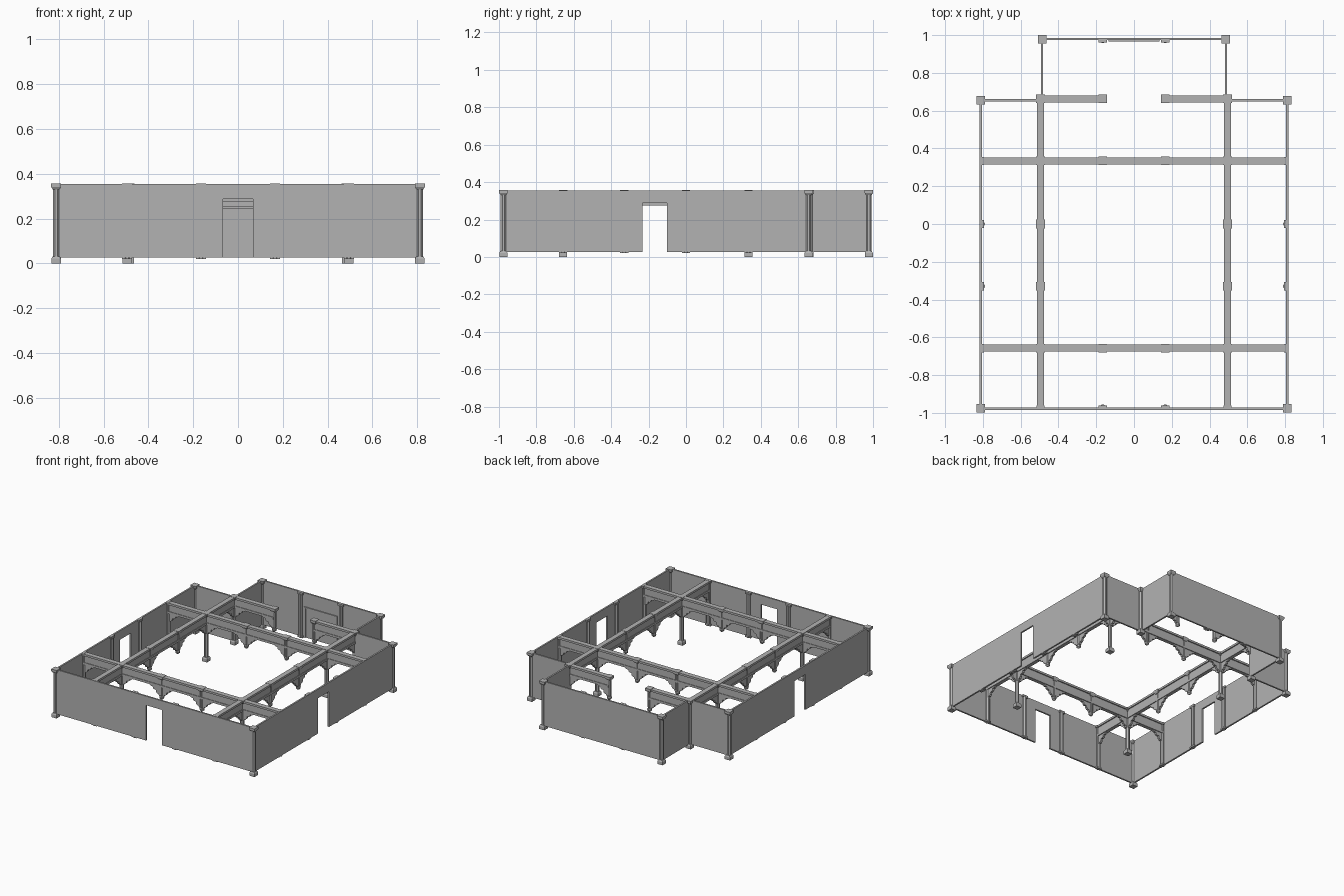
import bpy, bmesh, math
from mathutils import Vector, Matrix

cube = bpy.data.objects.get("Cube")
if cube:
    bpy.data.objects.remove(cube, do_unlink=True)

stone = bpy.data.materials.new("grey_stone")
stone.use_nodes = True
GREY = (0.45, 0.45, 0.45, 1)
stone.diffuse_color = GREY
stone.node_tree.nodes["Principled BSDF"].inputs["Base Color"].default_value = GREY

TOP, FLOOR = 0.355, 0.026      # wall top and underside
HX, FRONT, WING, BACK = 0.812, -0.978, 0.655, 0.98
COL = 0.495                    # inner column lines in x
ROWS = (-0.657, 0.334)         # cross beams in y
THIRD = 0.165                  # hanging posts in x
SIDES = (-0.33, 0.0)           # hanging posts in y


def finish(name, bm):
    bmesh.ops.recalc_face_normals(bm, faces=bm.faces)
    mesh = bpy.data.meshes.new(name)
    bm.to_mesh(mesh)
    bm.free()
    mesh.materials.append(stone)
    obj = bpy.data.objects.new(name, mesh)
    bpy.context.collection.objects.link(obj)
    return obj


def add_slab(bm, outline, origin, along, thick):
    """Extrude a (distance, height) outline sideways, centred on its plane."""
    u = Vector((along[0], along[1], 0))
    side = Vector((-u.y, u.x, 0)) * thick
    base = Vector((origin[0], origin[1], 0)) - side / 2
    face = bm.faces.new([bm.verts.new(base + u * d + Vector((0, 0, z))) for d, z in outline])
    new = bmesh.ops.extrude_face_region(bm, geom=[face])["geom"]
    bmesh.ops.translate(bm, vec=side, verts=[v for v in new if isinstance(v, bmesh.types.BMVert)])


def add_box(bm, x, y, sx, sy, z0, z1):
    m = Matrix.Translation((x, y, (z0 + z1) / 2)) @ Matrix.Diagonal((sx, sy, z1 - z0, 1))
    bmesh.ops.create_cube(bm, size=1, matrix=m)


def add_turned(bm, x, y, profile, sides=8):
    """Stack rings of (radius, height) into a closed faceted post."""
    rings = []
    for r, z in profile:
        r /= math.cos(math.pi / sides)
        angles = [(i + 0.5) * math.tau / sides for i in range(sides)]
        rings.append([bm.verts.new((x + r * math.cos(a), y + r * math.sin(a), z)) for a in angles])
    for low, high in zip(rings, rings[1:]):
        for i in range(sides):
            j = (i + 1) % sides
            bm.faces.new((low[i], low[j], high[j], high[i]))
    bm.faces.new(rings[0])
    bm.faces.new(rings[-1])


def wall(name, a, b, door=None):
    a, b = Vector(a), Vector(b)
    n = (b - a).length
    pts = [(0, FLOOR), (0, TOP), (n, TOP), (n, FLOOR)]
    if door is not None:
        l, r = door - 0.066, door + 0.066
        pts += [(r, FLOOR), (r, 0.288), (l, 0.288), (l, FLOOR)]
    bm = bmesh.new()
    add_slab(bm, pts, a, (b - a).normalized(), 0.012)
    finish(name, bm)


def column(name, x, y):
    bm = bmesh.new()
    add_turned(bm, x, y, [(0.021, 0), (0.021, 0.022), (0.016, 0.032)], 4)
    add_turned(bm, x, y, [(0.014, 0.03), (0.014, 0.335)])
    add_turned(bm, x, y, [(0.015, 0.33), (0.0225, 0.342), (0.0225, 0.357)], 4)
    finish(name, bm)


def pilaster(name, x, y):
    bm = bmesh.new()
    add_turned(bm, x, y, [(0.014, 0.02), (0.014, 0.345)])
    for z0, z1 in ((0.02, 0.034), (0.34, TOP + 0.001)):
        add_box(bm, x, y, 0.044 if y in (FRONT_IN, BACK_IN) else 0.02,
                0.02 if y in (FRONT_IN, BACK_IN) else 0.044, z0, z1)
    finish(name, bm)


def hanging_post(name, x, y):
    bm = bmesh.new()
    add_turned(bm, x, y, [(0.005, 0.18), (0.014, 0.188), (0.016, 0.2), (0.011, 0.207),
                          (0.013, 0.215), (0.013, 0.335)])
    add_turned(bm, x, y, [(0.015, 0.33), (0.0225, 0.342), (0.0225, 0.357)], 4)
    finish(name, bm)


# Scalloped bracket outline, from its support outwards
BRACKET = [(0, 0.282), (0.098, 0.282), (0.096, 0.27), (0.085, 0.262), (0.07, 0.262),
           (0.068, 0.25), (0.058, 0.243), (0.045, 0.243), (0.043, 0.228),
           (0.034, 0.219), (0.024, 0.217), (0.018, 0.205), (0, 0.2)]


def beam(name, a, b, supports):
    """Moulded beam with a bracket either side of each support distance."""
    a, b = Vector(a), Vector(b)
    n, u = (b - a).length, (b - a).normalized()
    bm = bmesh.new()
    for z0, z1, w in ((0.34, TOP, 0.036), (0.288, 0.342, 0.02), (0.274, 0.29, 0.028)):
        add_slab(bm, [(0, z0), (0, z1), (n, z1), (n, z0)], a, u, w)
    for s in supports:
        for way in (-1, 1):
            if 0 <= s + way * 0.09 <= n:
                add_slab(bm, BRACKET, a + u * s, u * way, 0.016)
    finish(name, bm)


FRONT_IN, BACK_IN = FRONT + 0.008, BACK - 0.008

# Outer walls
wall("front_wall", (-HX, FRONT), (HX, FRONT), HX)
wall("annex_back_wall", (-0.487, BACK), (0.487, BACK))
for s, side in ((1, "left"), (-1, "right")):
    wall(side + "_wall", (s * HX, FRONT), (s * HX, WING), -0.167 - FRONT)
    wall(side + "_wing_back_wall", (s * 0.487, WING), (s * HX, WING))
    wall(side + "_annex_wall", (s * 0.487, WING), (s * 0.487, BACK))

    # Full columns at the corners and beam crossings
    column(side + "_front_corner_post", s * HX, -0.9765)
    column(side + "_wing_corner_post", s * HX, WING)
    column(side + "_annex_corner_post", s * 0.485, 0.9775)
    column(side + "_annex_column", s * COL, 0.662)
    for y, place in zip(ROWS, ("front", "rear")):
        column(f"{side}_{place}_hall_column", s * COL, y)
        hanging_post(f"{side}_{place}_hanging_post", s * THIRD, y)
        pilaster(f"{side}_{place}_side_pilaster", s * (HX - 0.008), y)
    for i, y in enumerate(SIDES):
        hanging_post(f"{side}_hall_hanging_post_{i}", s * COL, y)
        pilaster(f"{side}_wall_pilaster_{i}", s * (HX - 0.008), y)
    hanging_post(side + "_annex_hanging_post", s * THIRD, 0.662)

    # Pilasters on the front and back walls
    pilaster(side + "_front_pilaster", s * THIRD, FRONT_IN)
    pilaster(side + "_front_beam_pilaster", s * COL, FRONT_IN)
    pilaster(side + "_back_pilaster", s * THIRD, BACK_IN)

    # Lengthwise beams and the short beams at the annex opening
    stops = [FRONT, ROWS[0], *SIDES, ROWS[1], 0.662]
    beam(side + "_long_beam", (s * COL, FRONT), (s * COL, 0.662), [y - FRONT for y in stops])
    beam(side + "_annex_beam", (s * COL, 0.662), (s * THIRD, 0.662), [0, COL - THIRD])

# Cross beams
for y, place in zip(ROWS, ("front", "rear")):
    stops = [-HX, -COL, -THIRD, THIRD, COL, HX]
    beam(place + "_cross_beam", (-HX, y), (HX, y), [x + HX for x in stops])

# Shallow framed niche on the inside of the annex wall
bm = bmesh.new()
w, h = 0.135, 0.254
outline = [(-w, FLOOR), (-w, h), (w, h), (w, FLOOR), (w - 0.01, FLOOR),
           (w - 0.01, h - 0.01), (0.01 - w, h - 0.01), (0.01 - w, FLOOR)]
add_slab(bm, outline, (0, BACK - 0.009), (1, 0), 0.008)
finish("niche_frame", bm)
